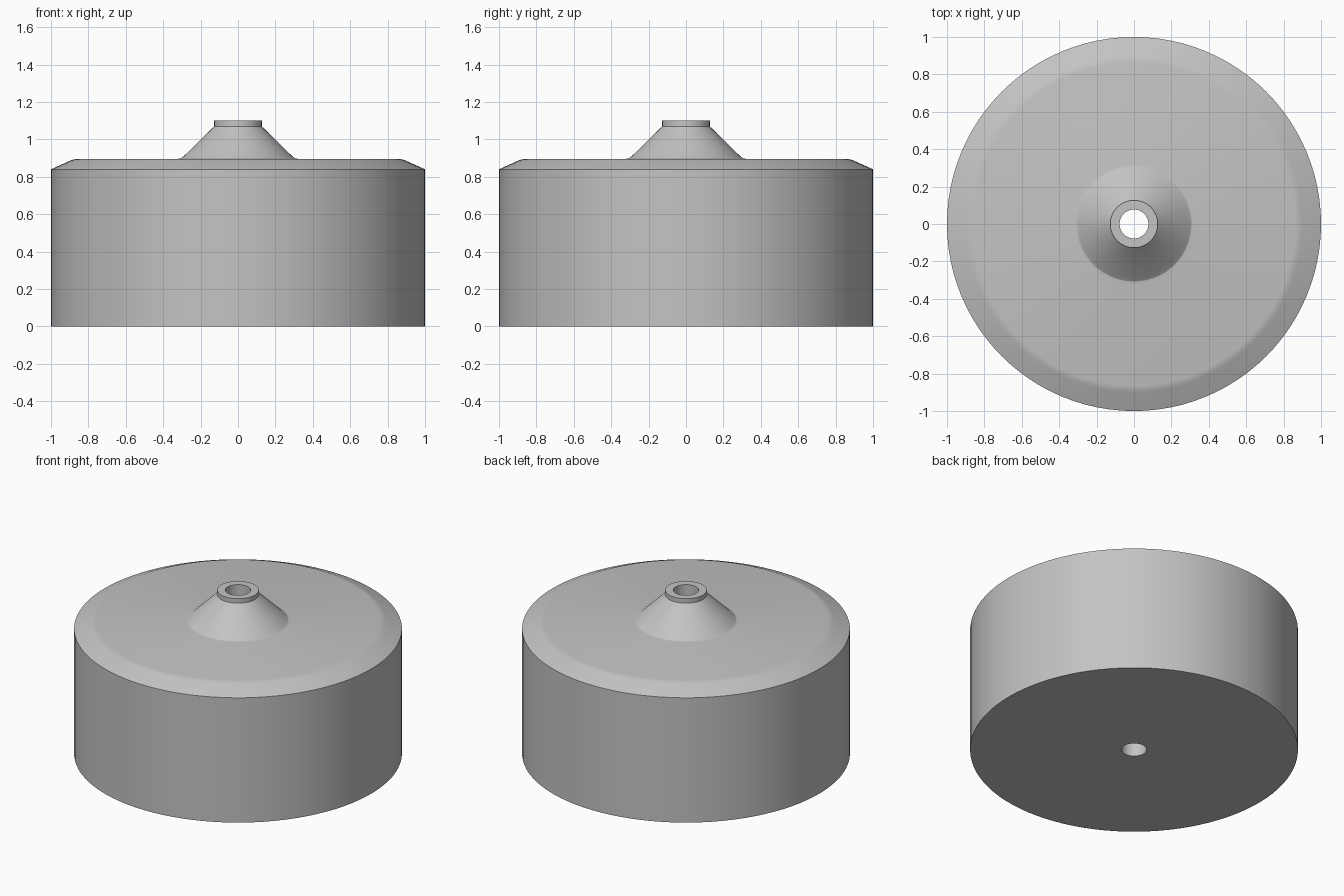
import bpy, bmesh, math

cube = bpy.data.objects.get("Cube")
if cube:
    bpy.data.objects.remove(cube, do_unlink=True)

SEGMENTS = 96

# Plain grey material
grey = bpy.data.materials.new("plain_grey")
grey.use_nodes = True
colour = (0.55, 0.55, 0.55, 1.0)
grey.diffuse_color = colour
grey.node_tree.nodes["Principled BSDF"].inputs["Base Color"].default_value = colour


def lathe(name, profile, material):
    """Spin a closed (radius, height) profile around the z axis."""
    bm = bmesh.new()
    rings = []
    for i in range(SEGMENTS):
        a = math.tau * i / SEGMENTS
        rings.append([bm.verts.new((r * math.cos(a), r * math.sin(a), z))
                      for r, z in profile])
    count = len(profile)
    for i, ring in enumerate(rings):
        following = rings[(i + 1) % SEGMENTS]
        for j in range(count):
            k = (j + 1) % count
            bm.faces.new((ring[j], following[j], following[k], ring[k]))
    bmesh.ops.recalc_face_normals(bm, faces=bm.faces)
    mesh = bpy.data.meshes.new(name)
    bm.to_mesh(mesh)
    bm.free()
    mesh.materials.append(material)
    obj = bpy.data.objects.new(name, mesh)
    bpy.context.collection.objects.link(obj)
    bpy.ops.object.select_all(action="DESELECT")
    obj.select_set(True)
    bpy.context.view_layer.objects.active = obj
    bpy.ops.object.shade_smooth_by_angle(angle=math.radians(20))
    return obj


# Drum with bevelled shoulder, conical neck, collar and a through bore
bore = 0.077
drum_profile = [
    (bore, 0), (1, 0), (1, 0.84),               # base and wall
    (0.9, 0.885), (0.885, 0.891), (0.865, 0.895),  # shoulder
    (0.325, 0.895), (0.307, 0.898), (0.29, 0.91),  # soft foot of the cone
    (0.127, 1.07), (0.127, 1.1), (bore, 1.1),   # cone and collar
]
lathe("drum_body", drum_profile, grey)
